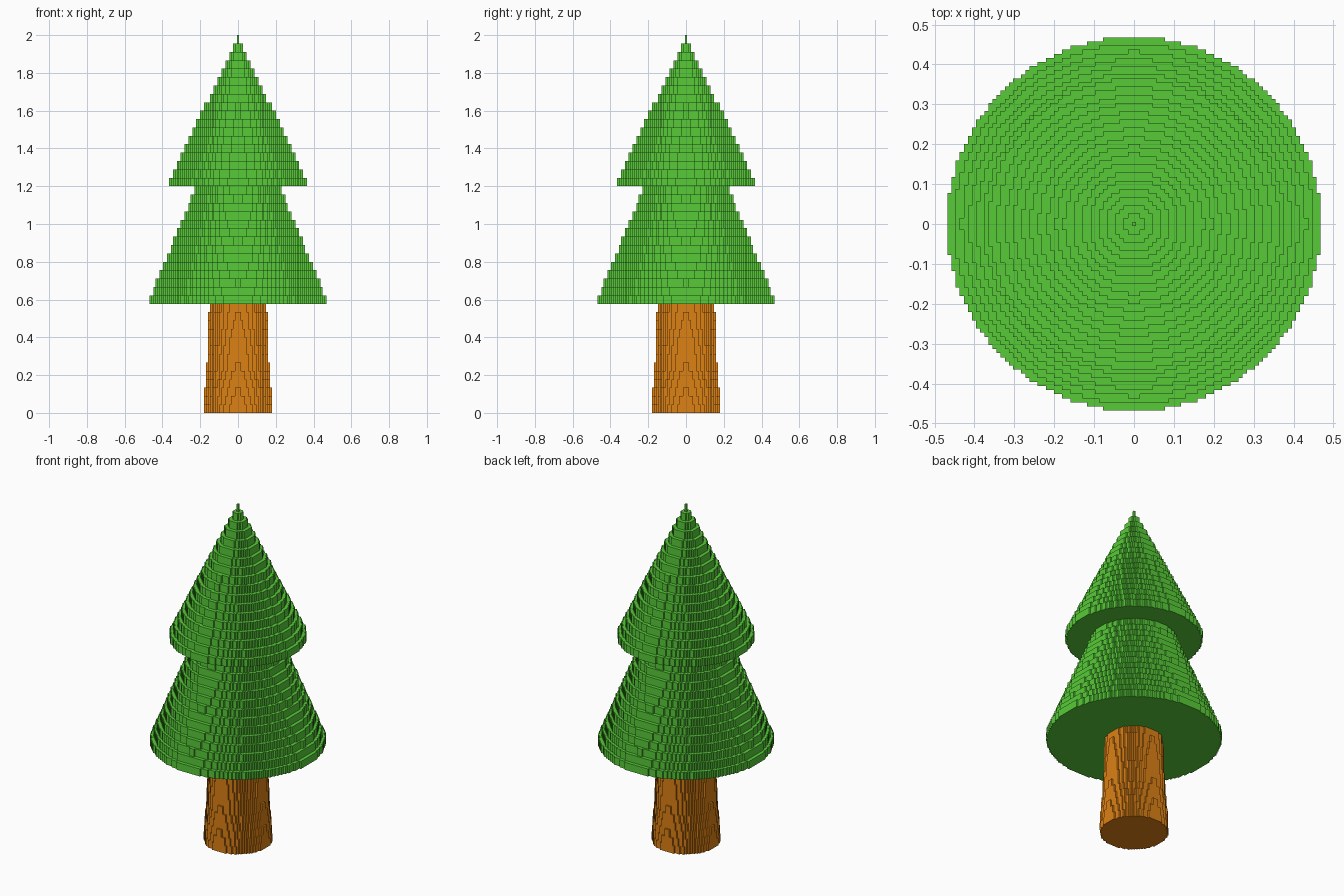
import bpy, bmesh

if "Cube" in bpy.data.objects:
    bpy.data.objects.remove(bpy.data.objects["Cube"])

W = 0.936 / 91      # block width
H = 2.0 / 45        # layer height

# radius (in blocks) of every layer, bottom to top
def lerp_profile(points, k):
    for (k0, r0), (k1, r1) in zip(points, points[1:]):
        if k0 <= k <= k1:
            return r0 + (r1 - r0) * (k - k0) / (k1 - k0)

TRUNK = [(0, 17.5), (2, 17.05), (5, 16.05), (11, 15.05), (12, 14.8)]
LOWER = [(13, 45.6), (26, 22.4)]
UPPER = [(27, 35.4), (44, 0.7)]

def disc(r):
    n = int(r)
    return {(i, j) for i in range(-n, n + 1) for j in range(-n, n + 1)
            if i * i + j * j <= r * r}

def layers(profile):
    return {k: disc(lerp_profile(profile, k))
            for k in range(profile[0][0], profile[-1][0] + 1)}

trunk = layers(TRUNK)
leaves = {**layers(LOWER), **layers(UPPER)}
tree = {**trunk, **leaves}

# the six sides of a block: neighbour offset and corners
SIDES = [
    ((1, 0, 0), [(1, 0, 0), (1, 1, 0), (1, 1, 1), (1, 0, 1)]),
    ((-1, 0, 0), [(0, 1, 0), (0, 0, 0), (0, 0, 1), (0, 1, 1)]),
    ((0, 1, 0), [(1, 1, 0), (0, 1, 0), (0, 1, 1), (1, 1, 1)]),
    ((0, -1, 0), [(0, 0, 0), (1, 0, 0), (1, 0, 1), (0, 0, 1)]),
    ((0, 0, 1), [(0, 0, 1), (1, 0, 1), (1, 1, 1), (0, 1, 1)]),
    ((0, 0, -1), [(0, 1, 0), (1, 1, 0), (1, 0, 0), (0, 0, 0)]),
]

# mesh of all exposed block sides
def build(name, part, color):
    bm = bmesh.new()
    verts = {}

    def vert(key):
        if key not in verts:
            a, b, c = key
            verts[key] = bm.verts.new(((a - 0.5) * W, (b - 0.5) * W, c * H))
        return verts[key]

    for k, cells in part.items():
        for i, j in cells:
            for (dx, dy, dz), corners in SIDES:
                if (i + dx, j + dy) not in tree.get(k + dz, ()):
                    bm.faces.new([vert((i + a, j + b, k + c)) for a, b, c in corners])
    mesh = bpy.data.meshes.new(name)
    bm.to_mesh(mesh)
    bm.free()
    mat = bpy.data.materials.new(name + "_color")
    mat.diffuse_color = (*color, 1)
    mat.use_nodes = True
    mat.node_tree.nodes["Principled BSDF"].inputs["Base Color"].default_value = mat.diffuse_color
    mesh.materials.append(mat)
    bpy.context.collection.objects.link(bpy.data.objects.new(name, mesh))

build("trunk", trunk, (0.72, 0.22, 0.007))
build("foliage", leaves, (0.095, 0.60, 0.04))
